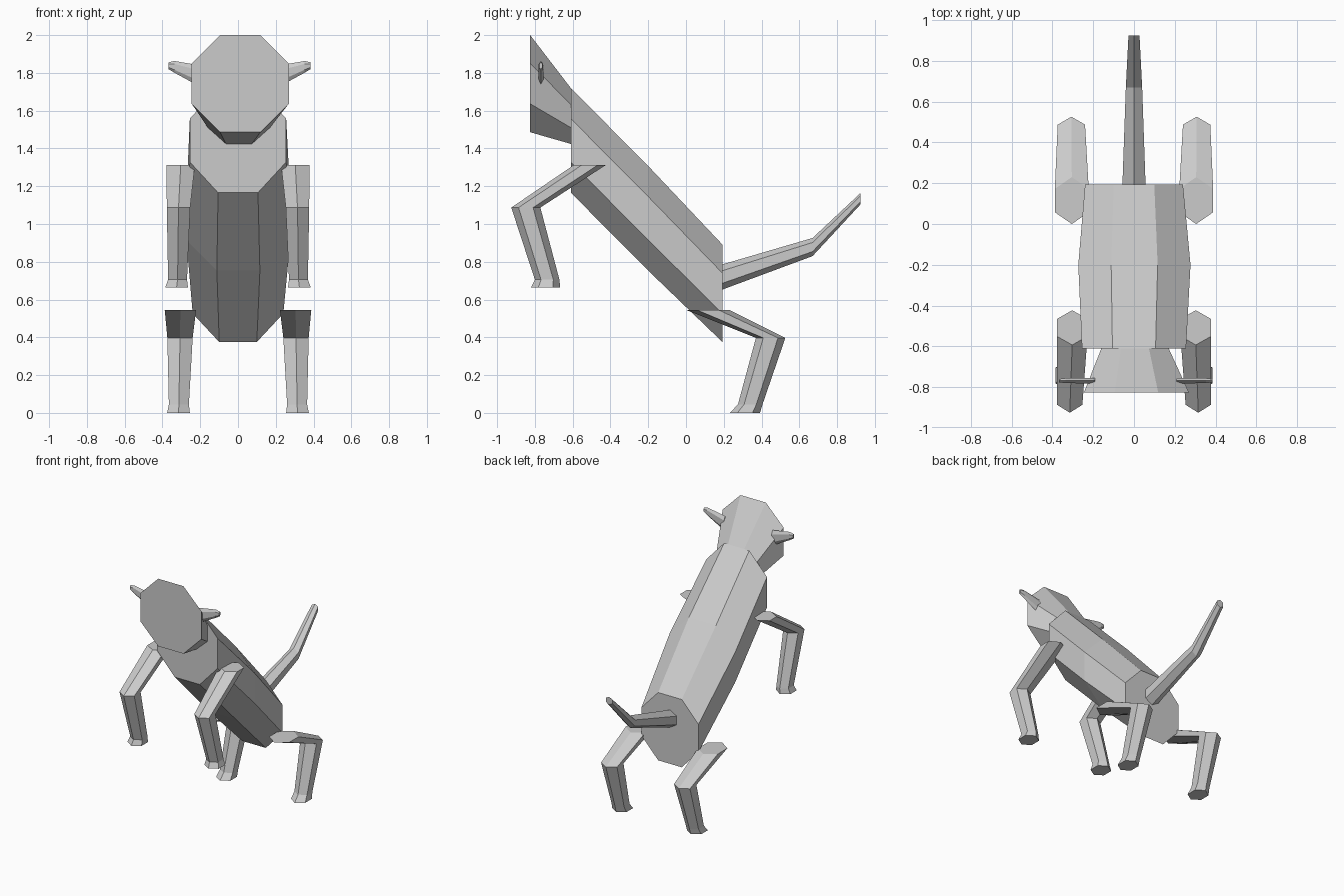
import bpy
import bmesh
from math import cos, sin, pi
from mathutils import Vector

default = bpy.data.objects.get("Cube")
if default:
    bpy.data.objects.remove(default, do_unlink=True)

COLOUR = (0.6, 0.6, 0.6, 1.0)
grey = bpy.data.materials.new("grey_coat")
grey.use_nodes = True
grey.diffuse_color = COLOUR
grey.node_tree.nodes["Principled BSDF"].inputs["Base Color"].default_value = COLOUR

X, Y, Z = Vector((1, 0, 0)), Vector((0, 1, 0)), Vector((0, 0, 1))


def octagon(centre, half_x, half_z):
    """Upright ring across y, with flat top, bottom and sides."""
    k = 1 / cos(pi / 8)
    angles = [pi / 8 + i * pi / 4 for i in range(8)]
    return [Vector(centre) + X * half_x * k * cos(a) + Z * half_z * k * sin(a) for a in angles]


def hexagon(centre, point_axis, point_half, flat_axis, flat_half):
    """Ring with corners along point_axis and flats along flat_axis."""
    k = 1 / cos(pi / 6)
    angles = [i * pi / 3 for i in range(6)]
    return [Vector(centre) + point_axis * point_half * cos(a)
            + flat_axis * flat_half * k * sin(a) for a in angles]


def loft(name, rings):
    """Closed flat-faced skin through a list of rings."""
    bm = bmesh.new()
    loops = [[bm.verts.new(p) for p in ring] for ring in rings]
    n = len(loops[0])
    for a, b in zip(loops, loops[1:]):
        for i in range(n):
            j = (i + 1) % n
            bm.faces.new((a[i], a[j], b[j], b[i]))
    bm.faces.new(loops[0])
    bm.faces.new(loops[-1])
    bmesh.ops.recalc_face_normals(bm, faces=bm.faces)
    mesh = bpy.data.meshes.new(name)
    bm.to_mesh(mesh)
    bm.free()
    mesh.materials.append(grey)
    obj = bpy.data.objects.new(name, mesh)
    bpy.context.collection.objects.link(obj)
    return obj


# Body: slanted barrel, widest in the middle
loft("body", [
    octagon((0, -0.61, 1.443), 0.255, 0.277),
    octagon((0.002, -0.2, 1.03), 0.275, 0.277),
    octagon((0, 0.193, 0.633), 0.24, 0.258),
])

# Head: flared from the neck to a flat face
loft("head", [
    octagon((0.012, -0.825, 1.743), 0.257, 0.257),
    octagon((0.005, -0.61, 1.572), 0.165, 0.148),
])

# Tail: rises in two bends
loft("tail", [
    hexagon((0, 0.185, 0.717), Z, 0.067, X, 0.057),
    hexagon((0, 0.67, 0.878), Z, 0.048, X, 0.04),
    hexagon((0, 0.925, 1.135), Z, 0.03, X, 0.027),
])


def leg(name, side, levels):
    """Each level: x, y, z, half length in y, half width in x."""
    loft(name, [hexagon((side * x, y, z), Y, ly, X, wx) for x, y, z, ly, wx in levels])


FRONT_LEG = [
    (0.303, -0.508, 1.313, 0.085, 0.075),
    (0.315, -0.848, 1.087, 0.077, 0.062),
    (0.32, -0.735, 0.705, 0.065, 0.05),
    (0.325, -0.743, 0.665, 0.077, 0.06),
]
HIND_LEG = [
    (0.305, 0.115, 0.545, 0.115, 0.083),
    (0.307, 0.448, 0.397, 0.078, 0.067),
    (0.313, 0.34, 0.045, 0.065, 0.053),
    (0.315, 0.312, 0.0, 0.08, 0.06),
]

# Paired limbs and ears
for label, side in (("left", 1), ("right", -1)):
    leg(f"{label}_front_leg", side, FRONT_LEG)
    leg(f"{label}_hind_leg", side, HIND_LEG)
    shift = 0.008
    loft(f"{label}_ear", [
        hexagon((side * 0.2 + shift, -0.768, 1.78), Z, 0.058, Y, 0.014),
        hexagon((side * 0.345 + shift, -0.768, 1.832), Z, 0.031, Y, 0.012),
        hexagon((side * 0.376 + shift, -0.768, 1.838), Z, 0.018, Y, 0.008),
    ])
